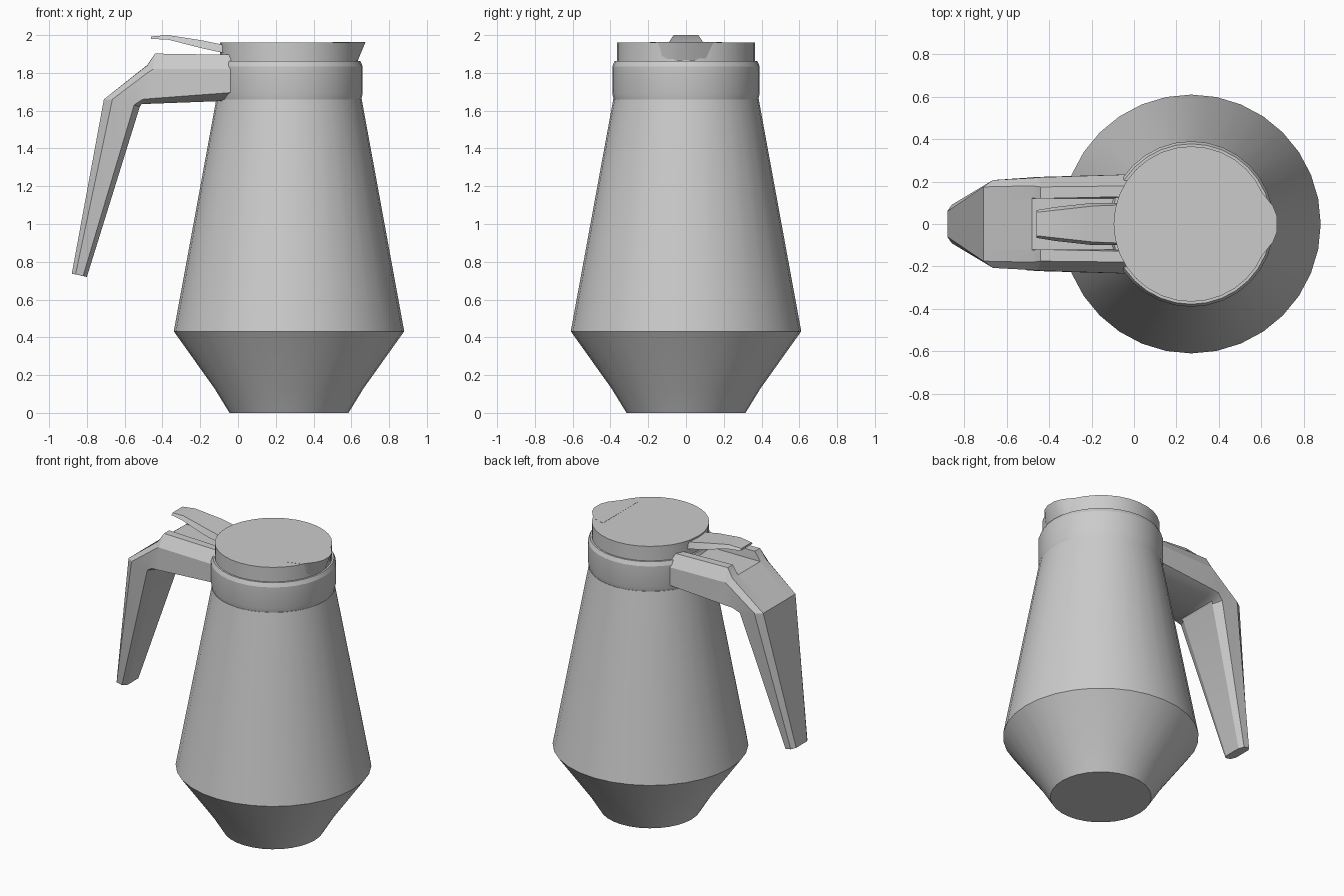
import bpy, bmesh, math

if "Cube" in bpy.data.objects:
    bpy.data.objects.remove(bpy.data.objects["Cube"])

CX = 0.27   # axis of the jug


def finish(name, bm, angle=30):
    bmesh.ops.remove_doubles(bm, verts=bm.verts, dist=1e-5)
    bmesh.ops.recalc_face_normals(bm, faces=bm.faces)
    me = bpy.data.meshes.new(name)
    bm.to_mesh(me)
    bm.free()
    ob = bpy.data.objects.new(name, me)
    bpy.context.collection.objects.link(ob)
    bpy.ops.object.select_all(action='DESELECT')
    ob.select_set(True)
    bpy.context.view_layer.objects.active = ob
    bpy.ops.object.shade_smooth_by_angle(angle=math.radians(angle))
    return ob


def loft(name, rings, angle=30):
    """Skin closed rings of points and cap both ends."""
    bm = bmesh.new()
    loops = [[bm.verts.new(p) for p in r] for r in rings]
    n = len(loops[0])
    for a, b in zip(loops, loops[1:]):
        for i in range(n):
            j = (i + 1) % n
            bm.faces.new((a[i], a[j], b[j], b[i]))
    bm.faces.new(loops[0])
    bm.faces.new(loops[-1])
    return finish(name, bm, angle)


def circle(r, z, n=32):
    return [(CX + r * math.cos(2 * math.pi * i / n),
             r * math.sin(2 * math.pi * i / n), z) for i in range(n)]


def mirrored(half):
    """Half section as (x, z, half_width) -> closed ring symmetric in y."""
    return ([(x, -w, z) for x, z, w in half]
            + [(x, w, z) for x, z, w in reversed(half)])


# jug body with tapered foot
loft("jug_body", [circle(r, z) for r, z in
                  [(.315, 0), (.395, .13), (.61, .432), (.385, 1.66)]])

# collar around the neck
loft("collar", [circle(r, z) for r, z in
                [(.38, 1.65), (.39, 1.69), (.39, 1.835), (.378, 1.862)]], 20)

# lid
loft("lid", [circle(.366, z) for z in (1.85, 1.962)])

# pouring lip, flaring outwards to the top
loft("pouring_lip", [
    mirrored([(.50, 1.855, .16), (.59, 1.855, .15), (.61, 1.855, .11), (.63, 1.855, .04)]),
    mirrored([(.50, 1.963, .19), (.595, 1.963, .16), (.655, 1.963, .085), (.675, 1.963, .035)])])

# handle: trough floor, rail inside, rail outside, upper side, lower side, underside
loft("handle", [mirrored(h) for h in [
    [(.02, 1.84, .12), (.02, 1.895, .13), (.02, 1.895, .18),
     (.02, 1.82, .235), (.02, 1.70, .235), (.02, 1.655, .15)],
    [(-.44, 1.842, .12), (-.44, 1.902, .12), (-.44, 1.902, .175),
     (-.45, 1.82, .22), (-.45, 1.665, .222), (-.45, 1.637, .15)],
    [(-.48, 1.842, .12), (-.48, 1.842, .122), (-.48, 1.84, .18),
     (-.48, 1.80, .217), (-.505, 1.66, .218), (-.51, 1.635, .15)],
    [(-.71, 1.66, .10), (-.71, 1.66, .12), (-.71, 1.66, .175),
     (-.665, 1.66, .207), (-.55, 1.63, .20), (-.52, 1.62, .14)],
    [(-.88, .737, .03), (-.88, .737, .04), (-.88, .737, .06),
     (-.86, .733, .09), (-.82, .725, .09), (-.80, .72, .06)],
]])

# thumb lever: half width at the top and bottom of each station
loft("thumb_lever", [mirrored([(x, zt, wt), (x, zb, wb)]) for x, zt, wt, zb, wb in [
    (-.46, 1.992, .05), (-.43, 2.0, .06), (-.37, 2.0, .065),
    (-.19, 1.968, .095), (-.05, 1.945, .10)] and [
    (-.46, 1.993, .055, 1.980, .065), (-.37, 2.0, .065, 1.976, .08),
    (-.19, 1.972, .085, 1.93, .10), (-.05, 1.943, .09, 1.90, .10)]])
